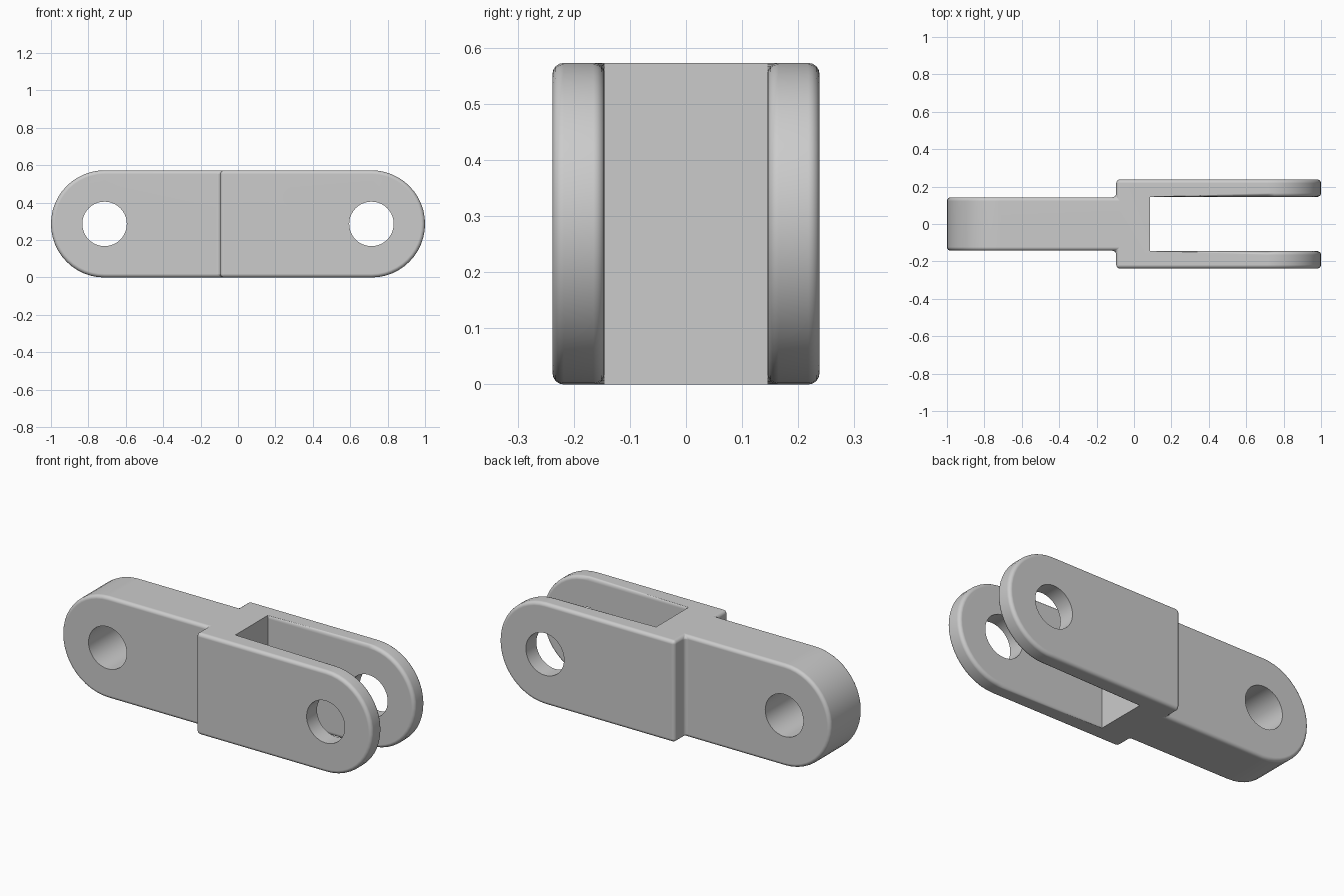
import bpy, bmesh, math

cube = bpy.data.objects.get("Cube")
if cube:
    bpy.data.objects.remove(cube, do_unlink=True)

R = 0.2865            # end radius, half of the height
PIVOT = 1 - R         # hole centre distance from the middle
OUT, TONGUE, GAP = 0.238, 0.143, 0.145   # half widths
STEP_X, SLOT_X = -0.095, 0.085
HOLE_R, ROUND = 0.119, 0.02

grey = bpy.data.materials.new("plain grey")
grey.use_nodes = True
grey.diffuse_color = (0.6, 0.6, 0.6, 1)
grey.node_tree.nodes["Principled BSDF"].inputs["Base Color"].default_value = (0.6, 0.6, 0.6, 1)


def prism(name, outline, y0, y1):
    """Extrude an x-z outline along y."""
    bm = bmesh.new()
    face = bm.faces.new([bm.verts.new((x, y0, z)) for x, z in outline])
    new = bmesh.ops.extrude_face_region(bm, geom=[face])["geom"]
    verts = [v for v in new if isinstance(v, bmesh.types.BMVert)]
    bmesh.ops.translate(bm, verts=verts, vec=(0, y1 - y0, 0))
    bmesh.ops.recalc_face_normals(bm, faces=bm.faces)
    mesh = bpy.data.meshes.new(name)
    bm.to_mesh(mesh)
    bm.free()
    obj = bpy.data.objects.new(name, mesh)
    bpy.context.collection.objects.link(obj)
    mesh.materials.append(grey)
    return obj


def arc(cx, r, start, sweep, n):
    return [(cx + r * math.cos(start + sweep * i / n),
             R + r * math.sin(start + sweep * i / n)) for i in range(n + 1)]


def box_outline(x0, x1):
    return [(x0, -1), (x1, -1), (x1, 2), (x0, 2)]


def cut(target, cutter):
    mod = target.modifiers.new("cut", 'BOOLEAN')
    mod.operation, mod.solver, mod.object = 'DIFFERENCE', 'EXACT', cutter
    bpy.context.view_layer.objects.active = target
    bpy.ops.object.modifier_apply(modifier=mod.name)
    bpy.data.objects.remove(cutter, do_unlink=True)


# Round-ended bar
half = math.pi / 2
link = prism("fork_link", arc(PIVOT, R, -half, math.pi, 24) + arc(-PIVOT, R, half, math.pi, 24), -OUT, OUT)

# Narrow the tongue on both sides and open the fork slot
for side in (-1, 1):
    cut(link, prism("tongue_cutter", box_outline(-2, STEP_X), *sorted((side * TONGUE, side))))
cut(link, prism("slot_cutter", box_outline(SLOT_X, 2), -GAP, GAP))

# Round every hard edge except the inner corners of the slot
bm = bmesh.new()
bm.from_mesh(link.data)
bmesh.ops.remove_doubles(bm, verts=bm.verts, dist=0.0001)


def is_rounded(e):
    if len(e.link_faces) != 2 or e.calc_face_angle() < math.radians(30):
        return False
    return not all(abs(v.co.x - SLOT_X) < 0.001 for v in e.verts)


bmesh.ops.bevel(bm, geom=[e for e in bm.edges if is_rounded(e)], offset=ROUND,
                offset_type='OFFSET', segments=4, profile=0.5, affect='EDGES',
                clamp_overlap=True)
bm.to_mesh(link.data)
bm.free()

# Pin holes with crisp rims
for x in (-PIVOT, PIVOT):
    cut(link, prism("hole_cutter", arc(x, HOLE_R, 0, math.tau, 40)[:-1], -1, 1))

# Smooth shading with flat sides
bpy.ops.object.select_all(action='DESELECT')
link.select_set(True)
bpy.context.view_layer.objects.active = link
bpy.ops.object.shade_smooth_by_angle(angle=math.radians(35))
weighted = link.modifiers.new("flat sides", 'WEIGHTED_NORMAL')
weighted.keep_sharp = True
